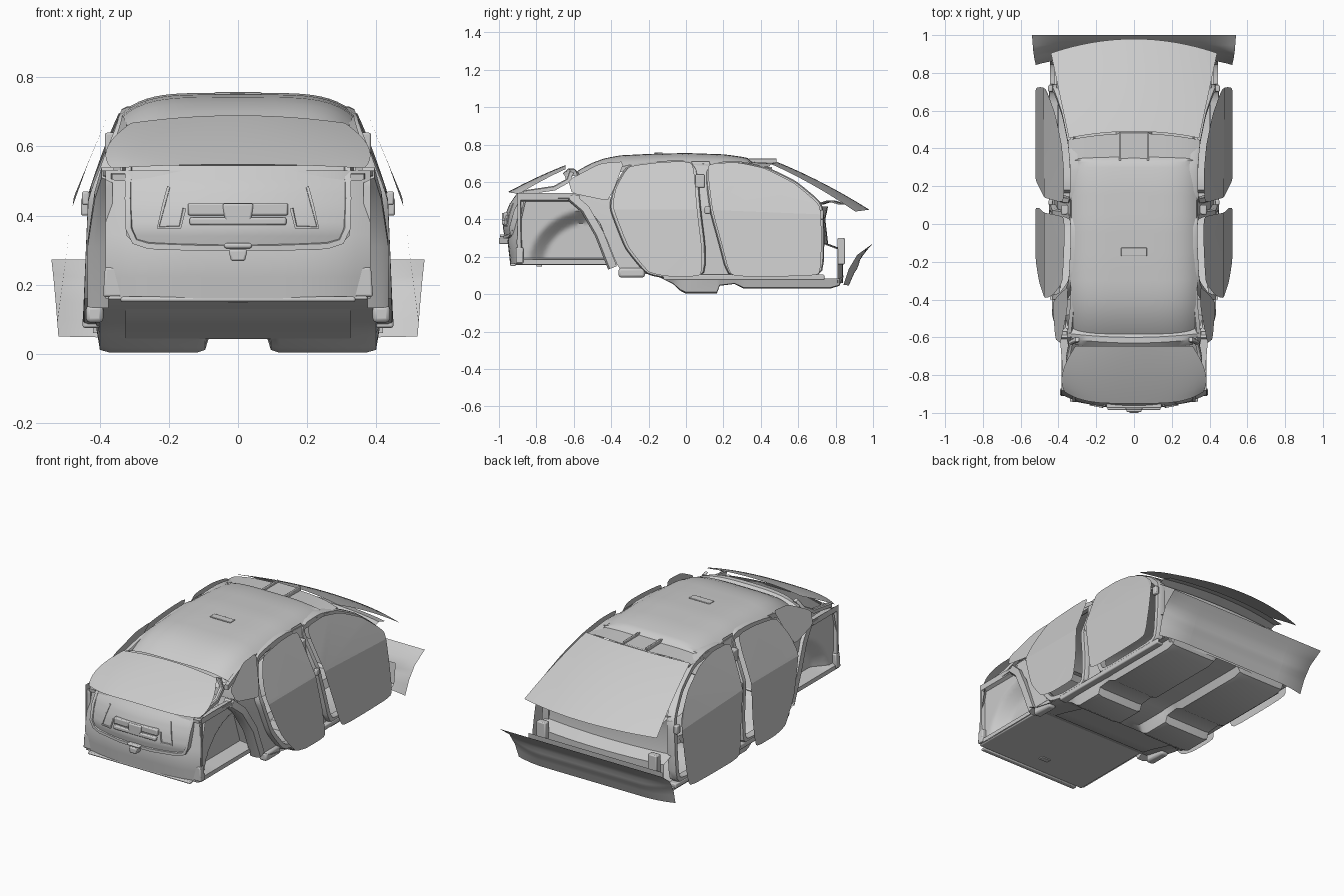
import bpy, bmesh, math
from mathutils import Vector

if "Cube" in bpy.data.objects:
    bpy.data.objects.remove(bpy.data.objects["Cube"])


def lerp(tab, v):
    if v <= tab[0][0]:
        return tab[0][1]
    for (a, p), (b, q) in zip(tab, tab[1:]):
        if v <= b:
            return p + (q - p) * (v - a) / (b - a)
    return tab[-1][1]


def finish(name, bm, mirror=False, bevel=0, angle=35):
    bmesh.ops.recalc_face_normals(bm, faces=bm.faces)
    me = bpy.data.meshes.new(name)
    bm.to_mesh(me)
    bm.free()
    ob = bpy.data.objects.new(name, me)
    bpy.context.collection.objects.link(ob)
    bpy.ops.object.select_all(action='DESELECT')
    ob.select_set(True)
    bpy.context.view_layer.objects.active = ob
    bpy.ops.object.shade_smooth_by_angle(angle=math.radians(angle))
    if bevel:
        m = ob.modifiers.new("bevel", 'BEVEL')
        m.width, m.segments = bevel, 2
    if mirror:
        ob.modifiers.new("mirror", 'MIRROR')
    return ob


def sheet(name, us, vs, f, **kw):
    bm = bmesh.new()
    g = [[bm.verts.new(f(u, v)) for v in vs] for u in us]
    for i in range(len(us) - 1):
        for j in range(len(vs) - 1):
            bm.faces.new((g[i][j], g[i + 1][j], g[i + 1][j + 1], g[i][j + 1]))
    return finish(name, bm, **kw)


def box(name, lo, hi, taper=0, bevel=0.006, mirror=False):
    bm = bmesh.new()
    bmesh.ops.create_cube(bm, size=1)
    for v in bm.verts:
        k = [a + (b - a) * (c + 0.5) for a, b, c in zip(lo, hi, v.co)]
        if taper and v.co.z < 0:
            k[0] += taper * (1 if v.co.x > 0 else -1)
        v.co = k
    return finish(name, bm, bevel=bevel, mirror=mirror)


def bar(name, pts, wid, dep, side, closed=False, mirror=False):
    # rectangular bar swept along a path; side = depth direction
    bm = bmesh.new()
    n, side, secs = len(pts), Vector(side), []
    P = [Vector(p) for p in pts]
    for i, p in enumerate(P):
        a = P[(i - 1) % n] if closed or i else p
        b = P[(i + 1) % n] if closed or i < n - 1 else p
        o = (b - a).cross(side).normalized()
        secs.append([bm.verts.new(p + o * w + side * d) for w, d in
                     ((0, 0), (wid * .8, 0), (wid, -dep * .3), (wid, -dep), (0, -dep))])
    for i in range(n if closed else n - 1):
        A, B = secs[i], secs[(i + 1) % n]
        for k in range(5):
            bm.faces.new((A[k], A[(k + 1) % 5], B[(k + 1) % 5], B[k]))
    if not closed:
        bm.faces.new(secs[0])
        bm.faces.new(secs[-1])
    return finish(name, bm, mirror=mirror)


def rounded(pts, times=2, k=.12):
    for _ in range(times):
        out = []
        for (a, b), (c, d) in zip(pts, pts[1:] + pts[:1]):
            out += [(a + (c - a) * k, b + (d - b) * k), (c + (a - c) * k, d + (b - d) * k)]
        pts, k = out, .25
    return pts


def steps(a, b, n):
    return [a + (b - a) * i / n for i in range(n + 1)]


DOOR_X = [(.10, .522), (.455, .475), (.71, .368)]
BODY_X = [(.08, .455), (.455, .44), (.71, .342)]
INNER_X = [(.08, .425), (.455, .405), (.71, .33)]


def panel(name, outline, tab, lo=None, hi=None):
    # flat sheet cut at the belt line, then leaned to the body side
    bm = bmesh.new()
    bm.faces.new([bm.verts.new((0, y, z)) for y, z in outline])
    for cut, n in ((lo, -1), (hi, 1)):
        if cut:
            bmesh.ops.bisect_plane(bm, geom=bm.verts[:] + bm.edges[:] + bm.faces[:],
                                   plane_co=(0, 0, cut), plane_no=(0, .04 * n, n), clear_outer=True)
    for v in bm.verts:
        v.co.x = lerp(tab, v.co.z)
    bmesh.ops.triangulate(bm, faces=bm.faces)
    return finish(name, bm, mirror=True, angle=10)


# doors, windows and door aperture frames
front = rounded([(.11, .70), (.28, .705), (.42, .675), (.58, .595), (.72, .475), (.725, .30),
                 (.72, .10), (.50, .095), (.235, .095), (.19, .27), (.14, .45)])
rear = rounded([(.04, .71), (-.12, .708), (-.31, .685), (-.375, .57), (-.395, .47), (-.31, .25),
                (-.20, .115), (-.10, .095), (.085, .095), (.085, .25), (.06, .45)])
for n, o in (("front", front), ("rear", rear)):
    panel(n + "_door_window", o, DOOR_X, lo=.456)
    panel(n + "_door_panel", o, DOOR_X, hi=.456)
    cy, cz = (.45, .4) if n == "front" else (-.13, .4)
    loop = [(lerp(BODY_X, z) - .006, cy + (y - cy) * .94, cz + (z - cz) * (.915 if z > cz else .935)) for y, z in o]
    area = sum(a[1] * b[2] - b[1] * a[2] for a, b in zip(loop, loop[1:] + loop[:1]))
    bar(n + "_door_frame", loop if area > 0 else loop[::-1], .032, .045, (1, 0, 0), True, True)

# body side behind the doors: centre pillar and rear quarter
panel("centre_pillar_low", [(.07, .457), (.15, .457), (.235, .10), (.06, .10)], INNER_X)
panel("centre_pillar_high", [(.03, .71), (.125, .71), (.15, .457), (.07, .457)], INNER_X)
panel("quarter_inner_low", [(-.58, .53), (-.37, .53), (-.37, .42), (-.29, .25), (-.17, .11), (-.33, .10), (-.37, .16), (-.46, .38)],
      INNER_X, hi=.5)
panel("quarter_panel", rounded([(-.33, .71), (-.46, .70), (-.63, .61), (-.61, .54), (-.42, .50), (-.385, .56)], 1),
      [(.5, .432), (.71, .35)])
bar("rear_post", [(.395, -.60, .54), (.415, -.52, .47), (.435, -.44, .33), (.435, -.37, .15)], .05, .06, (1, 0, 0), mirror=True)
bar("belt_rail", [(.365, -.89, .52), (.38, -.75, .53), (.395, -.57, .53)], .02, .04, (1, 0, 0), mirror=True)
box("belt_anchor", (.345, .05, .57), (.385, .10, .64), mirror=True)
box("rear_hinge", (.43, .10, .43), (.452, .13, .47), mirror=True)
box("front_hinge", (.43, .70, .40), (.455, .735, .45), mirror=True)

# roof shell
ROOF = [(-.585, .655), (-.56, .672), (-.5, .703), (-.44, .725), (-.36, .742), (-.2, .75), (0, .755), (.2, .748),
        (.29, .737), (.33, .728), (.355, .706), (.48, .703)]


def roof(y, s):
    fall = .055 if y < .34 else .02
    wid = lerp([(-.58, .32), (-.3, .335), (.2, .335), (.48, .35)], y)
    return (wid * s, y - .035 * s * s * max(0, (y - .3) / .18), lerp(ROOF, y) - fall * abs(s) ** 5)


sheet("roof", [r[0] for r in ROOF[:4]] + steps(-.4, .3, 14) + [.33, .345, .355, .40, .44, .48],
      steps(-1, 1, 28), roof)
rail = [(.34, .46, .68), (.34, .3, .692), (.335, 0, .70), (.335, -.3, .69), (.34, -.45, .67), (.355, -.6, .62)]
bar("roof_rail", rail, .025, .03, (0, 0, 1), mirror=True)
box("roof_lamp", (-.068, -.17, .75), (.068, -.125, .757), bevel=.003)
box("overhead_console", (-.08, .33, .70), (.08, .485, .712), bevel=.004)
box("overhead_console_rail", (.068, .335, .705), (.08, .485, .725), bevel=.003, mirror=True)
bar("sun_visor_edge", [(.10, .37, .704), (.2, .355, .703), (.31, .36, .694)], .012, .012, (0, 0, 1), mirror=True)
sheet("rear_header", [-.66, -.63, -.60, -.57], steps(-1, 1, 16),
      lambda y, s: (s * (.31 + .05 * (y + .66) / .09), y + .02 * s * s,
                    .645 + .03 * math.sin((y + .66) * 35) - .04 * s ** 4))

# windscreen and rear window
sheet("windscreen", steps(0, 1, 12), steps(-1, 1, 24), lambda t, s: (
    s * (.345 + .095 * t), .49 + .49 * t - s * s * (.035 + .04 * t), .706 - .2 * t - .054 * t * t - .01 * s * s))
sheet("rear_window", steps(0, 1, 12), steps(-1, 1, 24), lambda t, s: (
    s * (.31 + .075 * math.sin(t * 2) - .012 * t ** 8),
    -.645 - .305 * t + .06 * s ** 4 * t, .69 - .12 * t - .022 * t * t - .022 * s * s * (1 - .5 * t)))
bar("rear_window_seal", [(.31, -.60, .65), (.345, -.62, .60), (.36, -.70, .555), (.36, -.87, .53)],
    .025, .02, (1, 0, 0), mirror=True)

# floor pan with four foot wells and centre tunnel
FLOOR = [(-.40, .16), (-.33, .125), (-.14, .09), (-.07, .055), (-.03, .018), (0, .003), (.165, .003), (.18, .045),
         (.26, .055), (.31, .03), (.77, .03), (.82, .045), (.845, .10), (.86, .22)]
half = [.075, .095, .12, .37, .40, .412, .445]
sheet("floor_pan", [p[0] for p in FLOOR], [-h for h in reversed(half)] + [0] + half,
      lambda y, x: (x, y, lerp(FLOOR, y) + max(0, .085 - lerp(FLOOR, y)) *
                    (.9 if abs(x) < .08 else 1 if abs(x) > .41 else .1 if abs(x) < .1 or abs(x) > .39 else 0)))
box("sill", (.40, -.12, .075), (.45, .74, .105), mirror=True)
RAMP = [(-.36, .145), (-.31, .108), (-.22, .088), (-.05, .042)]
sheet("rear_seat_ramp", [p[0] for p in RAMP], steps(-.325, .325, 4), lambda y, x: (x, y, lerp(RAMP, y)))
box("side_member_end", (.39, -.36, .09), (.44, -.22, .14), bevel=.012, mirror=True)

# firewall and front mounts
FW = [(.06, .84), (.24, .84), (.27, .76), (.40, .745), (.47, .76)]
sheet("firewall", [p[0] for p in FW], steps(-1, 1, 12),
      lambda z, s: (.42 * s, lerp(FW, z) - .03 * s * s, z))
box("front_bracket", (.34, .81, .16), (.40, .85, .30), mirror=True)
sheet("cowl", [.74, .80, .86], steps(-1, 1, 12),
      lambda y, s: (.41 * s, y - .05 * s * s, .47 + .03 * math.cos((y - .8) * 20)))

# front lower panel: straight top edge, centre and hollow flared corners
INN = [(1, .20), (.955, .145), (.92, .10), (.89, .045)]
OUT = [(1, .272), (.915, .21), (.87, .135), (.842, .05)]
ROWS = steps(0, 1, 9)


def curve(tab, t):
    T = [0, .33, .67, 1]
    return Vector((lerp([(a, p[0]) for a, p in zip(T, tab)], t), lerp([(a, p[1]) for a, p in zip(T, tab)], t)))


def lower(t, k):
    return curve(OUT, t).lerp(curve(INN, t), k * min(1, t * 2))


sheet("front_lower_centre", ROWS, steps(-1, 1, 4), lambda t, s: (.325 * s, *lower(t, .6)))
sheet("front_lower_corner", ROWS, steps(0, 1, 8), lambda t, s: (
    .325 + s * (.215 - .02 * t), *lower(t, .6 * (1 - s * s))), mirror=True)

# boot: floor, side walls with wheel arch dents, rear wall
box("boot_floor", (-.375, -.91, .155), (.375, -.38, .168))
box("boot_floor_handle", (-.03, -.80, .148), (.03, -.77, .16), bevel=.002)


def wall(z, u):
    y = -.90 + u * (.40 + .13 * (.54 - z) / .38)
    r = math.hypot(y + .50, (z - .16) * 1.15)
    dent = .09 * max(0, min(1, (.36 - r) / .10))
    edge = .02 if .04 < u < .97 and .19 < z < .50 else 0
    return (.383 - max(dent * (edge > 0), edge), y, z)


sheet("boot_side_wall", [.16, .185, .195] + steps(.21, .48, 16) + [.495, .505, .54],
      [0, .035, .045] + steps(.08, .94, 24) + [.965, .975, 1], wall, mirror=True)
sheet("boot_rear_wall", steps(.16, .53, 6), steps(-1, 1, 18), lambda z, s: (
    s * .383, lerp([(.16, -.94), (.29, -.955), (.53, -.90)], z) + .05 * s ** 4, z))
box("boot_lip", (-.34, -.94, .15), (.34, -.91, .165))
box("boot_corner_block", (.335, -.91, .165), (.385, -.87, .25), taper=.006, mirror=True)

# tailgate inner panel with raised border and handle recess
TG = [(.28, -.965), (.36, -.98), (.42, -.968), (.48, -.945), (.545, -.90)]


def gate_y(x, z):
    return lerp(TG, z) + .05 * (x / .33) ** 2


def gate(z, s):
    w = .325 - .07 * max(0, (.35 - z) / .05) ** 2
    return (s * w, gate_y(s * w, z), z)


sheet("tailgate_panel", steps(.30, .545, 12), steps(-1, 1, 20), gate)
rim = [(-.325, .545), (-.328, .45), (-.325, .36), (-.305, .318), (-.26, .303), (-.1, .297)]
rim = rim + [(-x, z) for x, z in reversed(rim)]
bar("tailgate_border", [(x, gate_y(x, z) - .012, z) for x, z in rim[::-1]], .02, .03, (0, -1, 0))
lug = [(.205, .485), (.22, .43), (.235, .362), (.165, .362), (.15, .42)]
bar("tailgate_recess_edge", [(x, gate_y(x, z) - .006, z) for x, z in lug], .01, .02, (0, -1, 0), mirror=True)
box("handle_bar", (-.145, -.975, .40), (.145, -.945, .437))
box("handle_base", (-.14, -.985, .372), (.14, -.955, .395))
box("handle_centre", (-.045, -.985, .378), (.045, -.95, .435), taper=-.008)
box("latch", (-.028, -1.0, .268), (.028, -.95, .302), taper=-.008)
box("latch_cover", (-.04, -.995, .305), (.04, -.96, .32))
